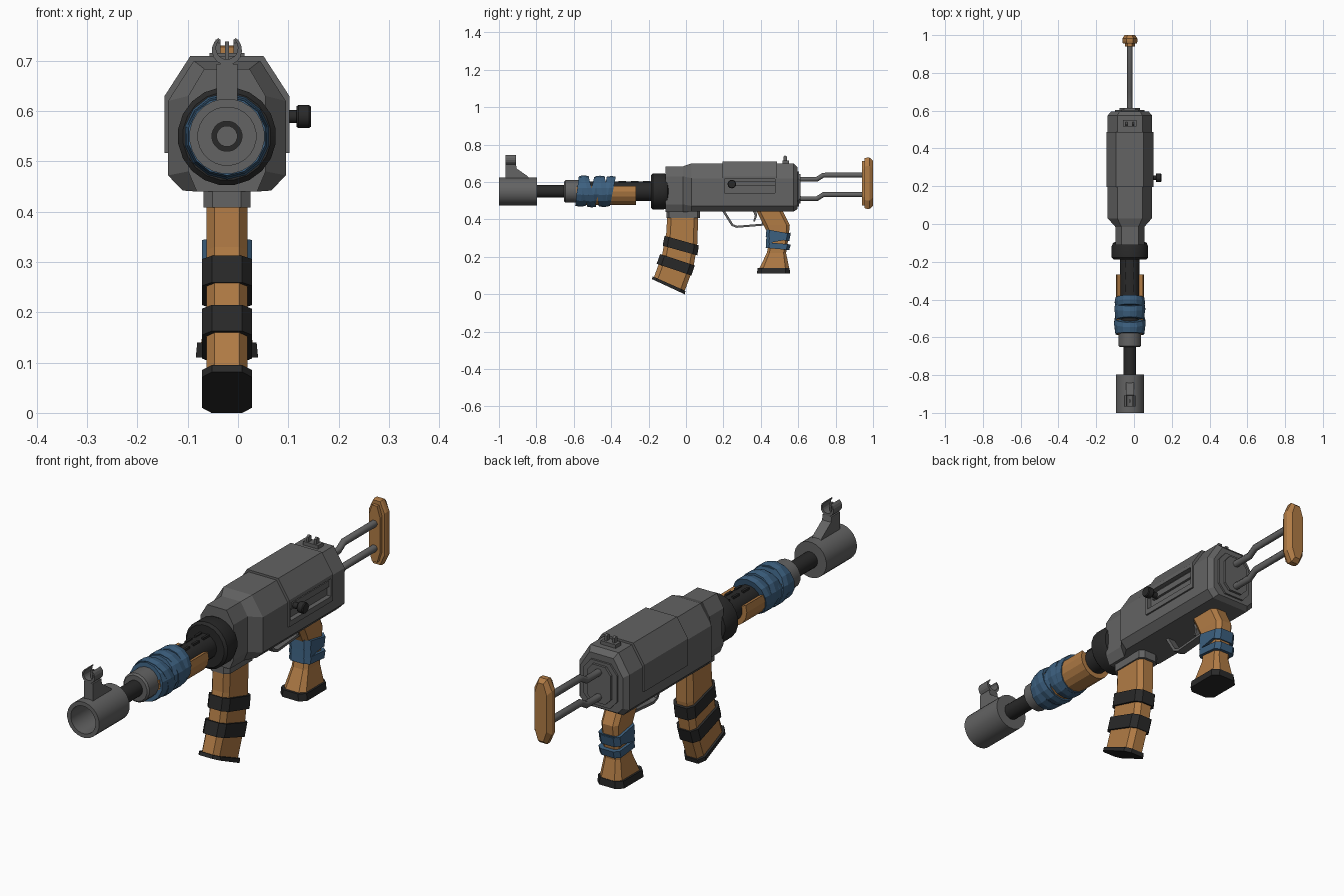
import bpy, bmesh, math
from mathutils import Vector, Matrix

if "Cube" in bpy.data.objects:
    bpy.data.objects.remove(bpy.data.objects["Cube"])

CX, CZ = -0.022, 0.55          # bore axis


def material(name, c):
    m = bpy.data.materials.new(name)
    m.diffuse_color = (*c, 1)
    m.use_nodes = True
    m.node_tree.nodes["Principled BSDF"].inputs["Base Color"].default_value = m.diffuse_color
    return m


STEEL = material("steel", (0.125, 0.125, 0.125))
DARK = material("dark_metal", (0.022, 0.022, 0.022))
WOOD = material("wood", (0.44, 0.20, 0.06))
CLOTH = material("cloth", (0.045, 0.115, 0.21))


def finish(name, bm, mat, smooth=False, bevel=0):
    bmesh.ops.recalc_face_normals(bm, faces=bm.faces)
    me = bpy.data.meshes.new(name)
    bm.to_mesh(me)
    bm.free()
    ob = bpy.data.objects.new(name, me)
    bpy.context.collection.objects.link(ob)
    me.materials.append(mat)
    if bevel:
        b = ob.modifiers.new("bevel", 'BEVEL')
        b.width, b.segments, b.limit_method = bevel, 1, 'ANGLE'
    if smooth:
        bpy.ops.object.select_all(action='DESELECT')
        ob.select_set(True)
        bpy.context.view_layer.objects.active = ob
        bpy.ops.object.shade_smooth_by_angle(angle=math.radians(35))
    return ob


def loft(name, rings, mat, caps=True, closed=False, **kw):
    """Skin a list of equal-length point rings; x is measured from the gun's centre."""
    bm = bmesh.new()
    vs = [[bm.verts.new((p[0] + CX, p[1], p[2])) for p in r] for r in rings]
    n = len(vs[0])
    pairs = list(zip(vs, vs[1:])) + ([(vs[-1], vs[0])] if closed else [])
    for a, b in pairs:
        for i in range(n):
            j = (i + 1) % n
            bm.faces.new((a[i], a[j], b[j], b[i]))
    if caps and not closed:
        bm.faces.new(vs[0])
        bm.faces.new(vs[-1])
    return finish(name, bm, mat, **kw)


def lathe(name, prof, mat, n=24, closed=False, tilt=0, smooth=True):
    """Turn (y, radius) points around the bore."""
    def ring(y, r):
        a = [2 * math.pi * (i + .5) / n for i in range(n)]
        return [(r * math.cos(t), y + tilt * r * math.sin(t), CZ + r * math.sin(t)) for t in a]
    return loft(name, [ring(*p) for p in prof], mat, closed=closed, smooth=smooth)


def plate(name, pts, hw, mat, **kw):
    """Side profile (y, z) extruded across x."""
    return loft(name, [[(s * hw, y, z) for y, z in pts] for s in (-1, 1)], mat, **kw)


def section(y, hw, top, ztop, zs, zlow, zbot, bot):
    half = [(top, ztop), (hw, zs), (hw, zlow), (bot, zbot)]
    return [(x, y, z) for x, z in half] + [(-x, y, z) for x, z in reversed(half)]


def strip(name, stations, mat, grow=0, ch=0.13, **kw):
    """Chamfered handle-like solid; each station is front y,z, back y,z, half width."""
    rings = []
    for yf, zf, yb, zb, hw in stations:
        f, b = Vector((yf, zf)), Vector((yb, zb))
        d = (b - f).normalized() * grow
        f, b = f - d, b + d
        half = [(0, .6), (ch, 1), (1 - ch, 1), (1, .6)]
        row = [(s * (hw + grow), f.lerp(b, t)) for t, s in half]
        row += [(-x, p) for x, p in reversed(row)]
        rings.append([(x, p.x, p.y) for x, p in row])
    return loft(name, rings, mat, **kw)


def rod(name, pts, r, mat, n=8):
    cu = bpy.data.curves.new(name, 'CURVE')
    cu.dimensions, cu.bevel_depth, cu.bevel_resolution, cu.use_fill_caps = '3D', r, 1, True
    sp = cu.splines.new('POLY')
    sp.points.add(len(pts) - 1)
    for p, (x, y, z) in zip(sp.points, pts):
        p.co = (CX + x, y, z, 1)
    ob = bpy.data.objects.new(name, cu)
    bpy.context.collection.objects.link(ob)
    cu.materials.append(mat)


def box(name, x, y, z, mat):
    return loft(name, [[(a, y[0], z[0]), (a, y[1], z[0]), (a, y[1], z[1]), (a, y[0], z[1])] for a in x], mat)


# Muzzle, barrel and front collar
lathe("muzzle", [(-1, .075), (-.797, .075), (-.797, .03), (-.84, .03), (-.84, .058), (-1, .058)], STEEL, closed=True)
lathe("muzzle_core", [(-.845, .021), (-.78, .021)], STEEL, 16)
lathe("barrel", [(-.835, .034), (-.56, .034)], DARK, 16)
lathe("front_collar", [(-.652, .054), (-.645, .061), (-.55, .061)], STEEL, 16)

# Front sight: sloped post, open crescent and pin
plate("front_sight_post", [(-.966, .61), (-.966, .694), (-.909, .694), (-.905, .672), (-.845, .63), (-.83, .61)], .021, STEEL)
arc = [math.radians(125 + 290 * i / 14) for i in range(15)]
ring = []
for k, a in enumerate(arc):
    t = .004 + .008 * math.sin(math.pi * k / 14)
    ring.append([(r * math.cos(a), y, .721 + r * math.sin(a))
                 for r, y in ((.03, -.966), (.03, -.909), (.03 - t, -.909), (.03 - t, -.966))])
loft("front_sight_crescent", ring, STEEL)
box("front_sight_pin", (-.004, .004), (-.945, -.93), (.69, .738), STEEL)

# Shroud with vents, wooden cradle
lathe("shroud", [(-.57, .053), (-.15, .053)], DARK, 16)
for i in range(3):
    for s in (-1, 1):
        box("shroud_vent", (s * .012, s * .022), (-.36 + i * .065, -.32 + i * .065), (.59, .606), DARK)
arc = [math.radians(158 + 224 * i / 10) for i in range(11)]
cradle = [[(r * math.cos(a), y, CZ + r * math.sin(a)) for r, y in
           ((.05, -.585), (.068, -.585), (.074, -.56), (.074, -.268), (.05, -.268))] for a in arc]
loft("handguard", cradle, WOOD)

# Cloth wraps around the handguard
for y, w, r, t in ((-.555, .028, .082, .12), (-.525, .024, .086, -.25), (-.488, .02, .08, .22),
                   (-.45, .026, .084, -.12), (-.415, .024, .082, .2)):
    lathe("handguard_wrap", [(y - w, .06), (y - w, r - .004), (y, r), (y + w, r - .004), (y + w, .06)],
          CLOTH, 14, tilt=t, smooth=False)

# Dark collar before the receiver
lathe("rear_collar", [(-.187, .06), (-.187, .088), (-.177, .098), (-.12, .098), (-.1, .09), (-.09, .07)], DARK, 20)

# Receiver: neck flaring to the body, then chamfered rear
receiver = loft("receiver", [
    section(-.11, .077, .045, .684, .63, .48, .44, .06),
    section(-.015, .077, .045, .684, .63, .48, .44, .06),
    section(.03, .117, .066, .7, .62, .472, .442, .088),
    section(.575, .117, .066, .7, .62, .472, .442, .088),
    section(.595, .1, .055, .68, .61, .48, .455, .075)], STEEL)
cover = loft("receiver_cover", [[(.124, y, .517), (.124, y, .63), (.073, y, .709),
                                 (-.073, y, .709), (-.124, y, .63), (-.124, y, .517)]
                                for y in (.195, .487)], STEEL)
cutter = box("port_cutter", (.104, .2), (.205, .475), (.54, .615), STEEL)
for ob in (receiver, cover):
    m = ob.modifiers.new("port", 'BOOLEAN')
    m.object, m.operation, m.solver = cutter, 'DIFFERENCE', 'EXACT'
    bpy.context.view_layer.objects.active = ob
    bpy.ops.object.modifier_apply(modifier=m.name)
bpy.data.objects.remove(cutter)
box("bolt", (.09, .114), (.225, .475), (.578, .604), STEEL)

# Bolt handle
knob = [[(x, .245 + r * math.cos(a), .589 + r * math.sin(a)) for a in
         [2 * math.pi * i / 12 for i in range(12)]]
        for x, r in ((.1, .013), (.138, .013), (.138, .02), (.142, .023), (.163, .023), (.167, .02))]
loft("bolt_handle", knob, DARK, smooth=True)

# Stepped rear plates
loft("rear_plate", [section(y, .078, .045, .655, .615, .505, .468, .045) for y in (.59, .603)], STEEL)
loft("rear_cap", [section(y, .055, .03, .642, .612, .51, .485, .03) for y in (.6, .613)], STEEL)

# Rear sight
box("rear_sight_base", (-.035, .035), (.515, .55), (.695, .715), STEEL)
for s in (-1, 1):
    plate("rear_sight_ear", [(.52, .71), (.52, .735), (.53, .742), (.54, .735), (.54, .71)], .005, STEEL).location.x = s * .018

# Stock rods and butt pad
for i, z in enumerate((.615, .511)):
    rod("stock_rod", [(0, .59, z), (0, .7, z), (0, .735, z + .022), (0, .955, z + .022)], .015, STEEL)


def pad(y, hw, z0, z1):
    c = .045
    return [(x, y, z) for x, z in ((hw, z0 + c), (hw, z1 - c), (hw * .45, z1), (-hw * .45, z1),
                                   (-hw, z1 - c), (-hw, z0 + c), (-hw * .45, z0), (hw * .45, z0))]


loft("butt_pad", [pad(.94, .026, .475, .712), pad(.955, .026, .475, .712), pad(.955, .036, .46, .727),
                  pad(.965, .04, .457, .73), pad(.982, .04, .457, .73), pad(1, .028, .472, .715)], WOOD)

# Magazine well, magazine, bands and base
strip("magazine_well", [(-.105, .46, .075, .46, .047), (-.105, .408, .075, .408, .047)], STEEL, ch=.08)
strip("magazine", [(-.1, .43, .064, .43, .041), (-.105, .33, .062, .28, .041),
                   (-.128, .21, .04, .145, .041), (-.172, .09, -.006, .02, .041)], WOOD)
strip("magazine_band_upper", [(-.106, .31, .06, .263, .041), (-.116, .257, .052, .21, .041)], DARK, grow=.009)
strip("magazine_band_lower", [(-.13, .212, .038, .157, .041), (-.148, .16, .02, .103, .041)], DARK, grow=.009)
strip("magazine_base", [(-.17, .092, -.01, .021, .042), (-.176, .078, -.014, .003, .042)], DARK, grow=.008)

# Pistol grip, wraps and foot
strip("grip", [(.375, .45, .515, .45, .04), (.415, .37, .555, .37, .04), (.449, .3, .548, .3, .038),
               (.432, .22, .535, .22, .038), (.39, .135, .553, .135, .052)], WOOD)
for zf, zb, h in ((.325, .305, .04), (.29, .31, .035), (.262, .252, .03)):
    strip("grip_wrap", [(.44 - .0, zf + h / 2, .55, zb + h / 2, .04), (.436, zf - h / 2, .542, zb - h / 2, .04)],
          CLOTH, grow=.01)
strip("grip_foot", [(.386, .14, .55, .14, .055), (.384, .11, .552, .11, .058)], DARK, grow=.004)

# Trigger guard and trigger
outer = [(.19, .45), (.243, .366), (.27, .355), (.415, .367), (.42, .395)]
inner = [(.41, .395), (.405, .377), (.273, .366), (.252, .374), (.205, .45)]
plate("trigger_guard", outer + inner, .018, STEEL)
plate("trigger", [(.355, .45), (.368, .42), (.36, .39), (.368, .388), (.38, .42), (.375, .45)], .009, STEEL)
